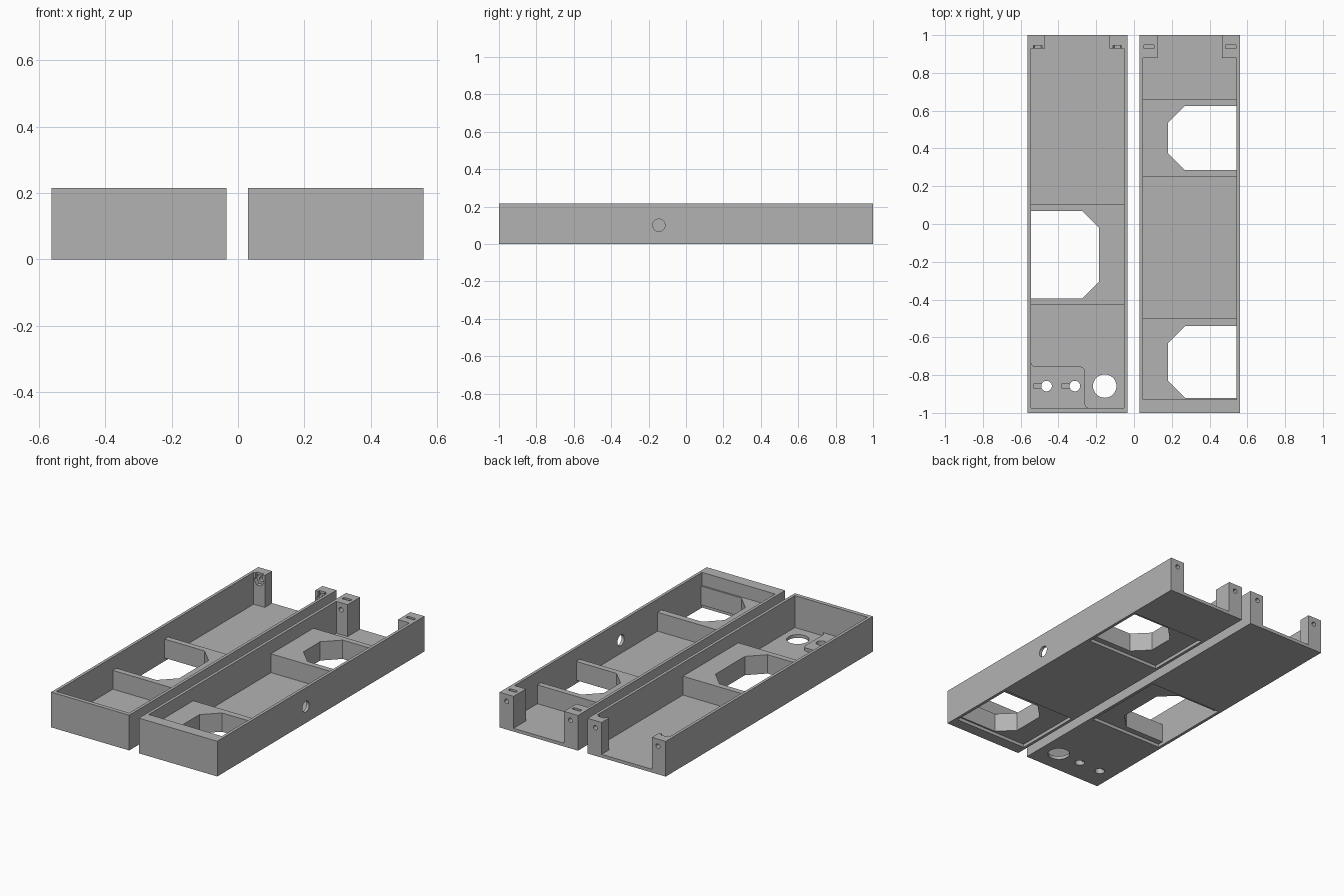
import bpy, bmesh, math
from mathutils import Matrix, Vector

if "Cube" in bpy.data.objects:
    bpy.data.objects.remove(bpy.data.objects["Cube"])

grey = bpy.data.materials.new("plastic_grey")
grey.diffuse_color = (0.45, 0.45, 0.45, 1)
grey.use_nodes = True
grey.node_tree.nodes["Principled BSDF"].inputs["Base Color"].default_value = grey.diffuse_color

H, T, FLOOR, DECK = 0.215, 0.018, 0.02, 0.135   # wall height, wall, floor, platform top


def prism(name, outline, z0, z1):
    """Extrude an xy outline from z0 to z1."""
    bm = bmesh.new()
    face = bm.faces.new([bm.verts.new((x, y, z0)) for x, y in outline])
    ext = bmesh.ops.extrude_face_region(bm, geom=[face])
    for v in ext["geom"]:
        if isinstance(v, bmesh.types.BMVert):
            v.co.z = z1
    bmesh.ops.recalc_face_normals(bm, faces=bm.faces)
    me = bpy.data.meshes.new(name)
    bm.to_mesh(me)
    bm.free()
    me.materials.append(grey)
    ob = bpy.data.objects.new(name, me)
    bpy.context.collection.objects.link(ob)
    return ob


def box(name, x0, x1, y0, y1, z0, z1):
    return prism(name, [(x0, y0), (x1, y0), (x1, y1), (x0, y1)], z0, z1)


def rod(name, centre, r, depth, axis="Z", sides=32):
    ring = [(r * math.cos(2 * math.pi * i / sides), r * math.sin(2 * math.pi * i / sides))
            for i in range(sides)]
    ob = prism(name, ring, -depth / 2, depth / 2)
    rot = {"X": Matrix.Rotation(math.pi / 2, 4, "Y"),
           "Y": Matrix.Rotation(math.pi / 2, 4, "X"), "Z": Matrix()}[axis]
    ob.data.transform(Matrix.Translation(Vector(centre)) @ rot)
    return ob


def cut(ob, cutters):
    """Subtract the cutters from the part and discard them."""
    for c in cutters:
        m = ob.modifiers.new("cut", "BOOLEAN")
        m.operation, m.solver, m.object = "DIFFERENCE", "EXACT", c
    bpy.context.view_layer.update()
    dg = bpy.context.evaluated_depsgraph_get()
    me = bpy.data.meshes.new_from_object(ob.evaluated_get(dg))
    ob.modifiers.clear()
    ob.data = me
    for c in cutters:
        bpy.data.objects.remove(c)


def arc(cx, cy, r, a0, a1, n=6):
    return [(cx + r * math.cos(math.radians(a0 + (a1 - a0) * i / n)),
             cy + r * math.sin(math.radians(a0 + (a1 - a0) * i / n))) for i in range(n + 1)]


def platform(name, wall, inner, lip, y0, y1, h0, h1):
    """Raised deck whose chamfered opening runs up to the outer wall."""
    s = 1 if wall < inner else -1
    c = 0.09
    return prism(name, [(wall, y0), (inner, y0), (inner, y1), (wall, y1),
                        (wall, h1), (lip - s * c, h1), (lip, h1 - c),
                        (lip, h0 + c), (lip - s * c, h0), (wall, h0)], FLOOR, DECK)


# Left tray shell
LX0, LX1 = -0.563, -0.035
left = box("left_tray", LX0, LX1, -1, 1, 0, H)
cut(left, [box("c", LX0 + T, LX1 - T, -0.975, 1.1, FLOOR, 0.4),
           box("c", LX0 + T, LX1 - T, -0.43, 0.105, -0.1, 0.1),
           rod("c", (-0.155, -0.858, 0), 0.062, 0.2),
           rod("c", (-0.463, -0.858, 0), 0.028, 0.2),
           rod("c", (-0.313, -0.858, 0), 0.028, 0.2)])
platform("left_platform", LX0 + T, LX1 - T, -0.185, -0.43, 0.105, -0.395, 0.07)

# Keyhole plate in the front corner of the left tray
xw = LX0 + T
plate = prism("keyhole_plate",
              [(xw, -0.975)] + arc(-0.235, -0.95, 0.025, 270, 180)
              + arc(-0.285, -0.78, 0.025, 0, 90)
              + arc(xw + 0.025, -0.73, 0.025, 270, 180), FLOOR, 0.04)
cuts = []
for x in (-0.463, -0.313):
    cuts += [rod("c", (x, -0.858, 0), 0.028, 0.2),
             box("c", x - 0.07, x, -0.869, -0.847, 0.01, 0.1)]
cut(plate, cuts)

# Right tray shell with a thick front wall
RX0, RX1 = 0.03, 0.56
right = box("right_tray", RX0, RX1, -1, 1, 0, H)
cut(right, [box("c", RX0 + T, RX1 - T, -0.93, 1.1, FLOOR, 0.4),
            box("c", RX0 + T, RX1 - T, -0.93, -0.50, -0.1, 0.1),
            box("c", RX0 + T, RX1 - T, 0.25, 0.66, -0.1, 0.1),
            rod("c", (RX1, -0.145, 0.1), 0.033, 0.1, "X")])
platform("right_front_platform", RX1 - T, RX0 + T, 0.18, -0.93, -0.50, -0.92, -0.54)
platform("right_back_platform", RX1 - T, RX0 + T, 0.18, 0.25, 0.66, 0.285, 0.625)

# Left corner posts with screw holes and hexagonal nut pockets
for name, x0, x1, xc in (("left_outer_post", LX0 + T, -0.47, -0.51),
                         ("left_inner_post", -0.13, LX1 - T, -0.088)):
    post = box(name, x0, x1, 0.93, 1, FLOOR, H)
    cut(post, [rod("c", (xc, 0.965, 0.172), 0.014, 0.2, "Y", 20),
               rod("c", (xc, 0.93, 0.172), 0.033, 0.05, "Y", 6),
               box("c", xc - 0.022, xc + 0.022, 0.9, 0.944, 0.18, 0.3)])

# Right corner posts with screw holes and nut slots in the top
for name, x0, x1, xc in (("right_inner_post", RX0 + T, 0.125, 0.08),
                         ("right_outer_post", 0.465, RX1 - T, 0.512)):
    post = box(name, x0, x1, 0.88, 1, FLOOR, H)
    cut(post, [rod("c", (xc, 0.94, 0.172), 0.014, 0.3, "Y", 20),
               box("c", xc - 0.027, xc + 0.027, 0.928, 0.948, 0.14, 0.3)])

# Smooth the round holes, keep all corners sharp
for ob in bpy.context.scene.objects:
    ob.select_set(True)
    bpy.context.view_layer.objects.active = ob
bpy.ops.object.shade_smooth_by_angle(angle=math.radians(25))
